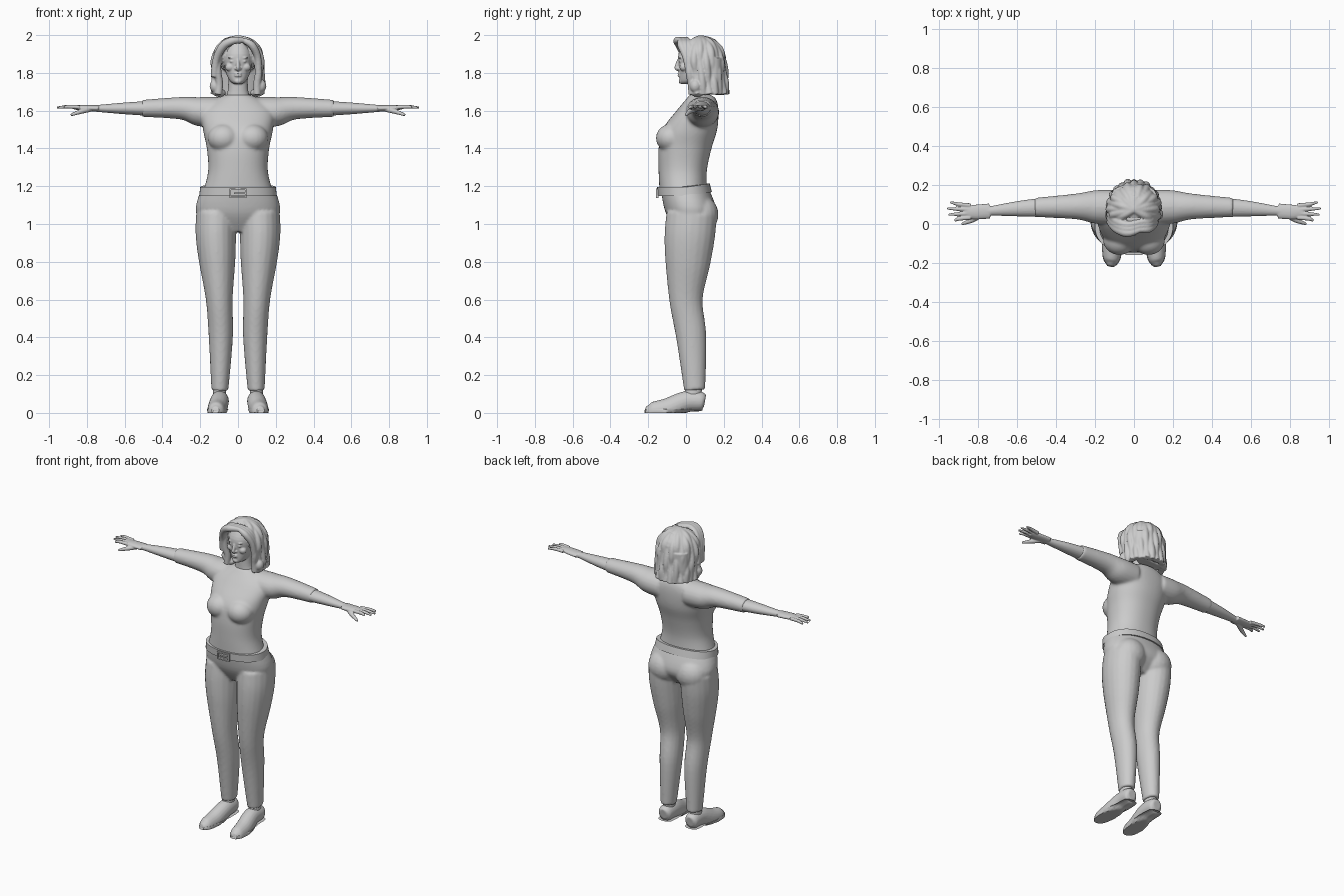
import bpy, bmesh, math
from mathutils import Vector, Matrix

if "Cube" in bpy.data.objects:
    bpy.data.objects.remove(bpy.data.objects["Cube"])

TONE = (0.6, 0.6, 0.6, 1)
grey = bpy.data.materials.new("plain grey")
grey.use_nodes = True
grey.diffuse_color = TONE
grey.node_tree.nodes["Principled BSDF"].inputs["Base Color"].default_value = TONE


def ring(z, wide, front, back):
    """Horizontal rounded section, symmetric across the middle."""
    return z, wide, front, back


def at(x, y, z, r):
    """Point on a tube path with its radius."""
    return x, y, z, r


def both(path):
    """The path on the left side and its mirror on the right side."""
    return path, [(-x, *rest) for x, *rest in path]


def resample(rows, steps):
    """Smooth interpolation through rows of numbers."""
    rows = [Vector(row) for row in rows]
    padded = [rows[0], *rows, rows[-1]]
    result = []
    for before, start, end, after in zip(padded, padded[1:], padded[2:], padded[3:]):
        slope_in, slope_out = (end - before) / 2, (after - start) / 2
        for step in range(steps):
            t = step / steps
            ease = t * t * (3 - 2 * t)
            result.append(start.lerp(end, ease) + slope_in * t * (1 - t) ** 2
                          - slope_out * t * t * (1 - t))
    return result + [rows[-1]]


def skin(bm, rings):
    """Join rings of points into a closed surface."""
    rings = [[bm.verts.new(point) for point in points] for points in rings]
    for low, high in zip(rings, rings[1:]):
        for i in range(len(low)):
            bm.faces.new((low[i - 1], low[i], high[i], high[i - 1]))
    bm.faces.new(rings[0])
    bm.faces.new(rings[-1])


def circle(count):
    return [(math.cos(math.tau * i / count), math.sin(math.tau * i / count)) for i in range(count)]


def loft(bm, rows, steps=5, square=0.9):
    """Stack rounded sections; a lower square value gives boxier corners."""
    rings = []
    for z, wide, front, back in resample(rows, steps):
        rings.append([(wide * math.copysign(abs(c) ** square, c),
                       (front + back) / 2 + (back - front) / 2 * math.copysign(abs(s) ** square, s), z)
                      for c, s in circle(48)])
    skin(bm, rings)


def tube(bm, path, flat=1.0):
    """Sweep an ellipse along a path; flat stretches it front to back."""
    rows = resample(path, 6)
    points = [row.to_3d() for row in rows]
    last = len(rows) - 1
    rings = []
    for i, point in enumerate(points):
        way = (points[min(i + 1, last)] - points[max(i - 1, 0)]).normalized()
        side = way.cross((1, 0, 0) if abs(way.y) > 0.9 else (0, 1, 0)).normalized()
        up = side.cross(way) * flat
        rings.append([point + (side * c + up * s) * rows[i][3] for c, s in circle(20)])
    skin(bm, rings)


def blob(bm, centre, size):
    bmesh.ops.create_uvsphere(bm, u_segments=20, v_segments=12, radius=1,
                              matrix=Matrix.LocRotScale(Vector(centre), None, Vector(size)))


def finish(bm, name, voxel=0, soften=3):
    """Make the object; a voxel size melts its pieces into one surface."""
    bmesh.ops.recalc_face_normals(bm, faces=bm.faces)
    mesh = bpy.data.meshes.new(name)
    bm.to_mesh(mesh)
    bm.free()
    mesh.materials.append(grey)
    mesh.shade_smooth()
    mesh.set_sharp_from_angle(angle=math.radians(40))
    part = bpy.data.objects.new(name, mesh)
    bpy.context.collection.objects.link(part)
    if voxel:
        melt = part.modifiers.new("Melt", "REMESH")
        melt.mode, melt.voxel_size, melt.use_smooth_shade = "VOXEL", voxel, True
        smooth = part.modifiers.new("Soften", "SMOOTH")
        smooth.factor, smooth.iterations = 0.5, soften


# Sweater: torso, bust and sleeves melted together
bm = bmesh.new()
loft(bm, [ring(z=1.17, wide=.185, front=-.14, back=.11),
          ring(z=1.28, wide=.158, front=-.145, back=.11),
          ring(z=1.4, wide=.165, front=-.145, back=.135),
          ring(z=1.5, wide=.185, front=-.125, back=.165),
          ring(z=1.6, wide=.19, front=-.05, back=.172),
          ring(z=1.66, wide=.12, front=0, back=.16),
          ring(z=1.685, wide=.06, front=.02, back=.13)])
for side in (-1, 1):
    blob(bm, (side * .075, -.08, 1.455), (.085, .08, .075))
sleeve = [at(x=.1, y=.085, z=1.59, r=.082), at(x=.2, y=.088, z=1.595, r=.078),
          at(x=.3, y=.09, z=1.613, r=.06), at(x=.51, y=.085, z=1.612, r=.045)]
for path in both(sleeve):
    tube(bm, path, flat=1.1)
finish(bm, "sweater", voxel=.008, soften=8)

# Forearms, palms, fingers and thumbs
bm = bmesh.new()
for path in both([at(x=.45, y=.086, z=1.612, r=.041), at(x=.6, y=.078, z=1.612, r=.031),
                  at(x=.75, y=.066, z=1.612, r=.018), at(x=.8, y=.063, z=1.615, r=.016)]):
    tube(bm, path, flat=1.25)
for path in both([at(x=.74, y=.066, z=1.612, r=.017), at(x=.82, y=.062, z=1.615, r=.016),
                  at(x=.87, y=.064, z=1.618, r=.011)]):
    tube(bm, path, flat=2.3)
for finger in range(4):
    spread = finger - 1.5
    reach = .96 - .012 * abs(spread - .3) ** 2
    for path in both([at(x=.84, y=.064 + spread * .021, z=1.618, r=.011),
                      at(x=.9, y=.064 + spread * .025, z=1.621, r=.01),
                      at(x=reach, y=.064 + spread * .032, z=1.616, r=.006)]):
        tube(bm, path)
for path in both([at(x=.78, y=.05, z=1.608, r=.014), at(x=.83, y=.02, z=1.596, r=.013),
                  at(x=.885, y=0, z=1.577, r=.007)]):
    tube(bm, path)
finish(bm, "forearms_and_hands", voxel=.004)

# Trousers: pelvis, seat and legs melted together
bm = bmesh.new()
loft(bm, [ring(z=1.19, wide=.193, front=-.135, back=.12),
          ring(z=1.06, wide=.222, front=-.108, back=.16),
          ring(z=.96, wide=.12, front=-.05, back=.09)])
for side in (-1, 1):
    blob(bm, (side * .1, .08, 1.05), (.105, .092, .1))
for path in both([at(x=.115, y=.03, z=1.05, r=.107), at(x=.117, y=.02, z=.94, r=.107),
                  at(x=.11, y=.01, z=.8, r=.096), at(x=.099, y=0, z=.6, r=.071),
                  at(x=.091, y=.028, z=.4, r=.064), at(x=.096, y=.046, z=.12, r=.045)]):
    tube(bm, path, flat=1.25)
finish(bm, "trousers", voxel=.008, soften=6)

# Belt, raised toward the back
bm = bmesh.new()
loft(bm, [ring(z=1.147, wide=.206, front=-.149, back=.137),
          ring(z=1.195, wide=.2, front=-.153, back=.126)], steps=1)
for v in bm.verts:
    v.co.z += max(v.co.y, 0) * .16
finish(bm, "belt")

# Buckle frame and prong
bm = bmesh.new()
bars = [((0, side * .021), (.088, .008)) for side in (-1, 1)]
bars += [((side * .04, 0), (.008, .05)) for side in (-1, 1)]
for (x, rise), (length, height) in bars + [((.01, 0), (.06, .006))]:
    bmesh.ops.create_cube(bm, size=1, matrix=Matrix.LocRotScale(
        Vector((x, -.153, 1.163 + rise)), None, Vector((length, .014, height))))
finish(bm, "belt_buckle")


def footwear(name, low, high, grow, voxel):
    """Heel-to-toe tube flattened between two heights."""
    bm = bmesh.new()
    for path in both([at(x=.098, y=.1, z=.06, r=.03 + grow), at(x=.098, y=.08, z=.062, r=.05 + grow),
                      at(x=.098, y=0, z=.06, r=.055 + grow), at(x=.11, y=-.1, z=.02, r=.057 + grow),
                      at(x=.115, y=-.18, z=.01, r=.047 + grow), at(x=.12, y=-.215, z=.015, r=.02 + grow)]):
        tube(bm, path, flat=.9)
    for v in bm.verts:
        v.co.z = min(max(v.co.z, low), high)
    finish(bm, name, voxel)


footwear("shoes", low=.006, high=.2, grow=0, voxel=.005)
footwear("shoe_soles", low=0, high=.02, grow=.002, voxel=0)

# Ankles
bm = bmesh.new()
for path in both([at(x=.098, y=.035, z=.07, r=.036), at(x=.096, y=.045, z=.2, r=.032)]):
    tube(bm, path, flat=1.3)
finish(bm, "ankles")

# Head: neck, skull and facial features melted together
bm = bmesh.new()
loft(bm, [ring(z=1.742, wide=.02, front=-.026, back=.03),
          ring(z=1.76, wide=.045, front=-.034, back=.08),
          ring(z=1.82, wide=.07, front=-.036, back=.14),
          ring(z=1.9, wide=.078, front=-.04, back=.165),
          ring(z=1.975, wide=.04, front=0, back=.11)])
loft(bm, [ring(z=1.63, wide=.085, front=.02, back=.15),
          ring(z=1.7, wide=.055, front=.022, back=.12),
          ring(z=1.79, wide=.052, front=.02, back=.12)])
tube(bm, [at(x=0, y=-.036, z=1.875, r=.007), at(x=0, y=-.05, z=1.828, r=.011),
          at(x=0, y=-.036, z=1.816, r=.008)])
for lip in (1.785, 1.796):
    blob(bm, (0, -.034, lip), (.02, .0105, .006))
blob(bm, (0, -.026, 1.756), (.02, .013, .014))
for side in (-1, 1):
    blob(bm, (side * .011, -.038, 1.822), (.008, .009, .007))
    blob(bm, (side * .042, -.012, 1.83), (.026, .022, .022))
    blob(bm, (side * .03, -.031, 1.861), (.015, .008, .006))
    blob(bm, (side * .033, -.03, 1.88), (.02, .01, .005))
    blob(bm, (side * .08, .06, 1.85), (.01, .02, .032))
finish(bm, "head_and_neck", voxel=.004, soften=2)

# Hair: crown, back volume and a fan of wavy locks
bm = bmesh.new()
blob(bm, (0, .09, 1.89), (.115, .115, .1))
loft(bm, [ring(z=1.685, wide=.09, front=.11, back=.18),
          ring(z=1.75, wide=.115, front=.1, back=.2),
          ring(z=1.88, wide=.118, front=.07, back=.205)])
LOCKS = 17
for lock in range(LOCKS):
    angle = math.radians(-30 + 240 * lock / (LOCKS - 1))
    path = []
    for step in range(7):
        turn = math.radians(min(step * 30, 90))
        reach = .12 * math.sin(turn) + .006 * math.sin(step * 2 + lock * 2.4)
        drop = max(step - 3, 0) * .058
        path.append(at(x=reach * math.cos(angle), y=.075 + drop * .1 + reach * math.sin(angle),
                       z=1.86 + .12 * math.cos(turn) - drop, r=.02))
    tube(bm, path)

# Side-parted fringe and the curls at the shoulders
for strand in range(3):
    shift = strand * .02
    tube(bm, [at(x=.03, y=shift - .03, z=1.972, r=.014), at(x=-.03, y=shift - .046, z=1.97, r=.021),
              at(x=-.08, y=shift - .03, z=1.94, r=.022), at(x=-.115, y=shift, z=1.87, r=.02),
              at(x=-.125, y=shift + .02, z=1.78, r=.02)])
    tube(bm, [at(x=.03, y=shift - .03, z=1.972, r=.014), at(x=.075, y=shift - .025, z=1.945, r=.02),
              at(x=.105, y=shift, z=1.88, r=.018), at(x=.108, y=shift + .02, z=1.78, r=.018)])
for side in (-1, 1):
    blob(bm, (side * .12, .05, 1.73), (.03, .03, .035))
    blob(bm, (side * .1, .06, 1.695), (.035, .035, .022))
finish(bm, "hair", voxel=.005, soften=2)
